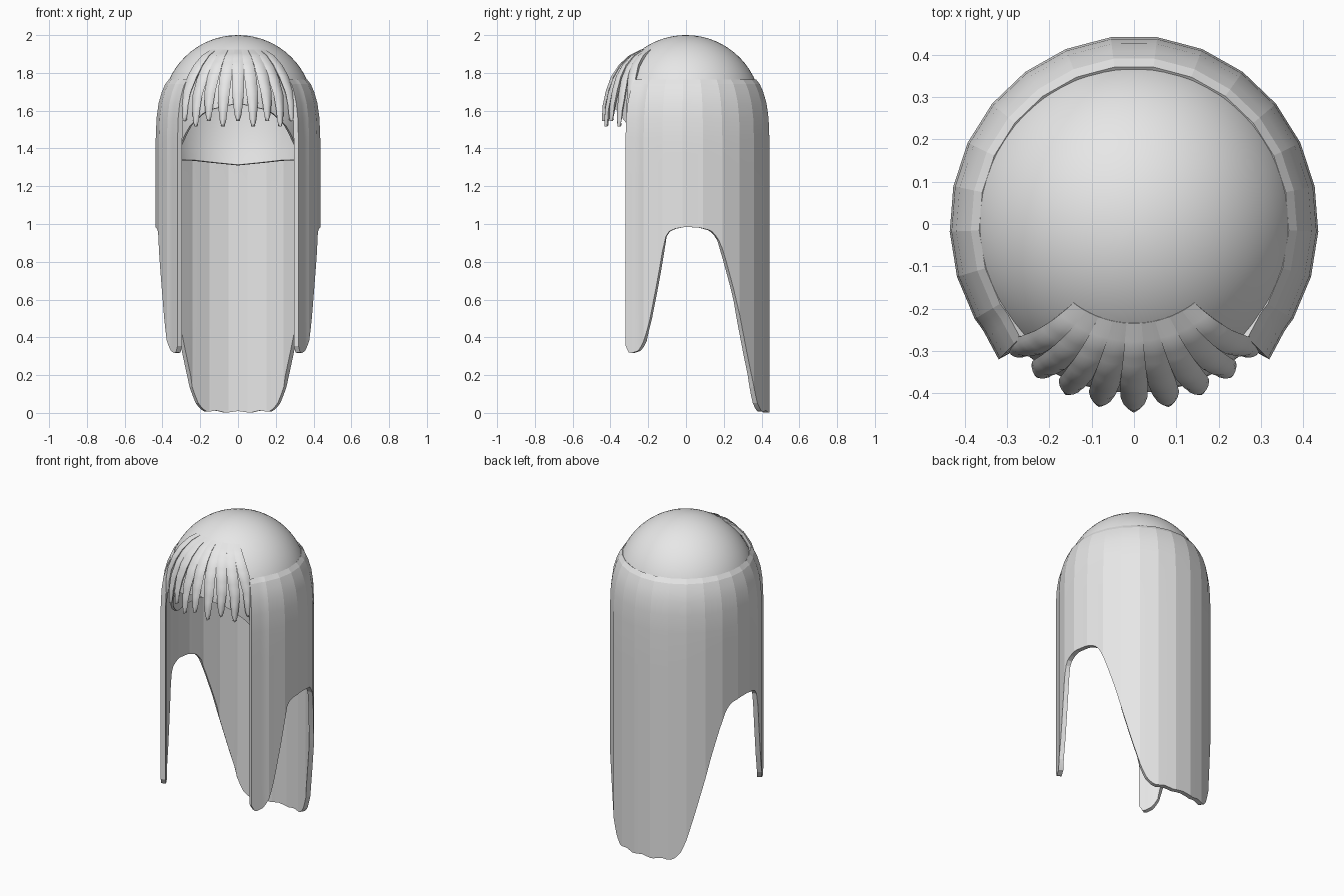
import bpy, bmesh, math
from math import sin, cos, radians, pi

if "Cube" in bpy.data.objects:
    bpy.data.objects.remove(bpy.data.objects["Cube"])

mat = bpy.data.materials.new("pale_grey_hair")
mat.diffuse_color = (0.8, 0.8, 0.8, 1)
mat.use_nodes = True
mat.node_tree.nodes["Principled BSDF"].inputs["Base Color"].default_value = mat.diffuse_color


def interp(table, x):
    """Smoothly interpolate (x, value) pairs."""
    if x <= table[0][0]:
        return table[0][1]
    for (x0, v0), (x1, v1) in zip(table, table[1:]):
        if x <= x1:
            return v0 + (v1 - v0) * (x - x0) / (x1 - x0)
    return table[-1][1]


def add_grid(bm, columns):
    """Join neighbouring columns of points with quads."""
    cols = [[bm.verts.new(p) for p in c] for c in columns]
    for a, b in zip(cols, cols[1:]):
        for j in range(len(a) - 1):
            bm.faces.new((a[j], a[j + 1], b[j + 1], b[j]))


def finish(name, bm, thickness, angle=30):
    bmesh.ops.remove_doubles(bm, verts=bm.verts, dist=0.0005)
    me = bpy.data.meshes.new(name)
    bm.to_mesh(me)
    bm.free()
    me.materials.append(mat)
    ob = bpy.data.objects.new(name, me)
    bpy.context.collection.objects.link(ob)
    mod = ob.modifiers.new("thickness", 'SOLIDIFY')
    mod.thickness = thickness
    mod.offset = -1
    bpy.ops.object.select_all(action='DESELECT')
    ob.select_set(True)
    bpy.context.view_layer.objects.active = ob
    bpy.ops.object.modifier_apply(modifier=mod.name)
    bpy.ops.object.shade_smooth_by_angle(angle=radians(angle))
    return ob


# Scalp cap: dome with a low rim at the back and a raised hairline in front
RIM = [(0, 1.31), (40, 1.335), (110, 1.34), (128, 1.42), (140, 1.52), (155, 1.6), (180, 1.64)]
bm = bmesh.new()
cols = []
for i in range(65):
    a = 360 * i / 64
    rim = interp(RIM, min(a, 360 - a)) - 1.6
    start = math.asin(rim / (0.4 if rim > 0 else 0.7))
    col = []
    for j in range(21):
        p = start + (pi / 2 - start) * j / 20
        r = 0.4 * cos(p)
        z = 1.6 + (0.4 if p > 0 else 0.7) * sin(p)
        col.append((r * sin(radians(a)), r * cos(radians(a)), z))
    cols.append(col)
add_grid(bm, cols)
finish("scalp_cap", bm, 0.015)

# Long hair curtain: faceted panels, hem cut high at the sides
HEM = [(0, 0.015), (9, 0.005), (16, 0.018), (23, 0.01), (27, 0.025), (31, 0.06), (35, 0.13),
       (42, 0.31), (46, 0.42), (55, 0.67), (62.6, 0.85), (67, 0.93), (72, 0.97),
       (80, 0.985), (90, 0.99), (98, 0.98), (102, 0.965), (105, 0.93), (110, 0.72), (117, 0.47),
       (121, 0.38), (125, 0.335), (131, 0.32), (134, 0.33), (135, 0.36)]
TOP = [(1.0, 1.45), (0.99, 1.56), (0.965, 1.64), (0.925, 1.7), (0.885, 1.74), (0.84, 1.765)]
bm = bmesh.new()
cols = []
PANELS, SUB = 19, 6
step = 270 / PANELS
for i in range(PANELS * SUB + 1):
    a = -135 + i * step / SUB
    local = (i % SUB) / SUB * step - step / 2
    corner = 0.436 + 0.009 * abs(cos(radians(a))) ** 2
    corner += 0.012 * max(0, (abs(a) - 125) / 10)
    r = corner * cos(radians(step / 2)) / cos(radians(local))
    hem = interp(HEM, abs(a)) - 0.005
    path = [(1, hem + (1.45 - hem) * k / 6) for k in range(6)] + TOP
    cols.append([(r * s * sin(radians(a)), r * s * cos(radians(a)), z) for s, z in path])
add_grid(bm, cols)
finish("long_hair_curtain", bm, 0.028, 10)

# Fringe: tapered locks which merge near the crown and hang over the forehead
PATH = [(0, 0.235, 1.915), (0.15, 0.30, 1.882), (0.3, 0.355, 1.83), (0.45, 0.397, 1.765),
        (0.6, 0.424, 1.69), (0.8, 0.441, 1.61), (1, 0.446, 1.525)]
RADIUS = [(t, r) for t, r, z in PATH]
HEIGHT = [(t, z) for t, r, z in PATH]
WIDTH = [(0, 1.04), (0.42, 1.0), (0.6, 0.82), (0.8, 0.6), (0.93, 0.45), (0.98, 0.28), (1, 0.1)]
bm = bmesh.new()
LOCKS = 9
for k in range(LOCKS):
    c = k - (LOCKS - 1) / 2
    drop = 0.02 if k % 2 else -0.01
    shrink = 1 - 0.012 * abs(c)
    cols = []
    for i in range(7):
        u = i / 3 - 1
        col = []
        for j in range(21):
            t = j / 20
            pitch = 8.3 + 2.5 * min(1, t * 1.6)
            th = radians(pitch * (c + 0.5 * u * interp(WIDTH, t)))
            bulge = 1 - 0.03 * u * u * min(1, t * 2)
            r = interp(RADIUS, t) * (1 - (1 - shrink) * t) * bulge
            z = interp(HEIGHT, t) - drop * t + 0.01
            col.append((r * sin(th), -r * cos(th), z))
        cols.append(col)
    add_grid(bm, cols)
finish("fringe", bm, 0.018)
